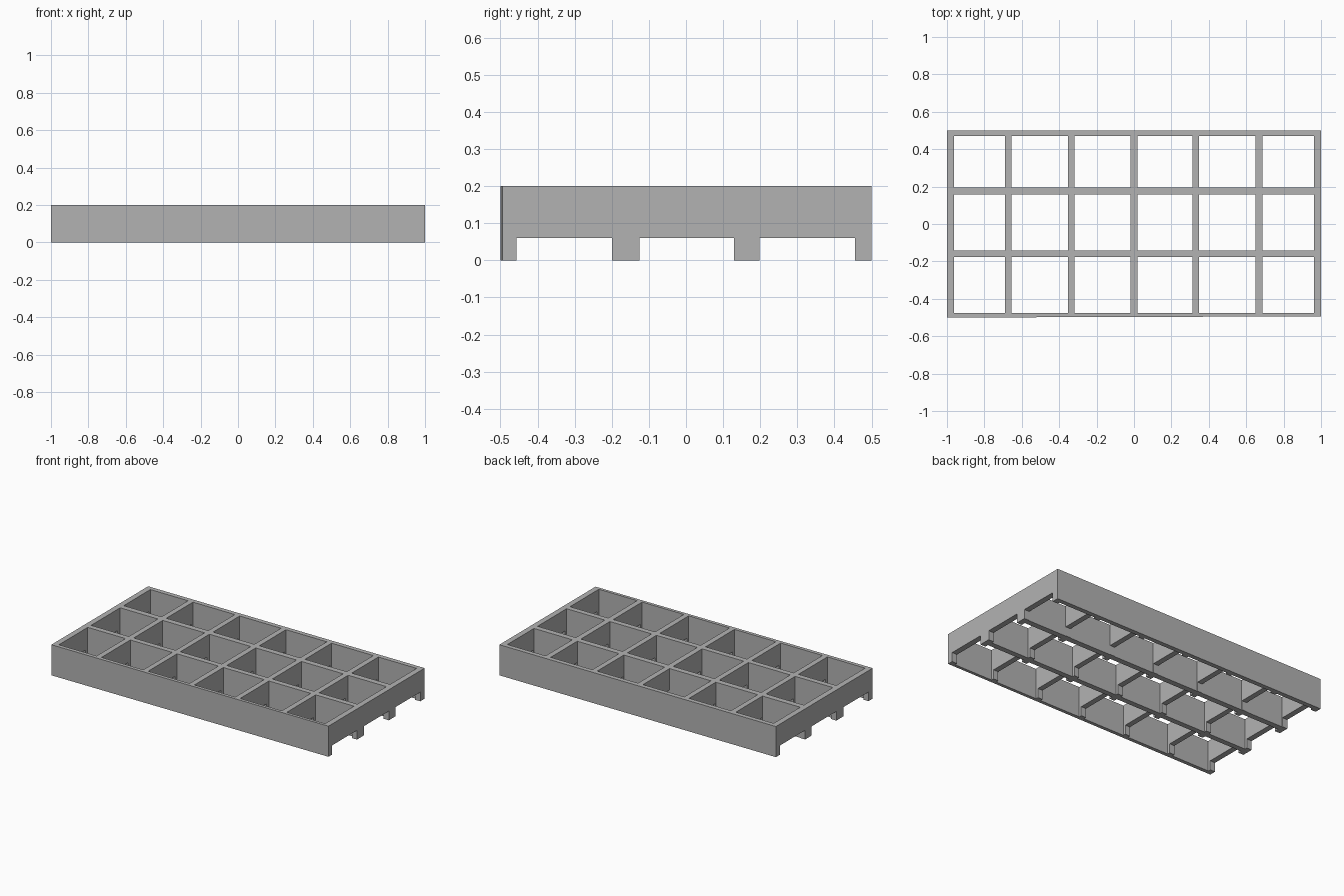
import bpy
import bmesh
from mathutils import Matrix, Vector

default = bpy.data.objects.get("Cube")
if default:
    bpy.data.objects.remove(default, do_unlink=True)

HEIGHT = 0.2
NOTCH_TOP = 0.06
# Open spans between the walls, along x and y
X_CELLS = [(-0.963, -0.69), (-0.655, -0.352), (-0.317, -0.018),
           (0.018, 0.313), (0.348, 0.65), (0.686, 0.963)]
Y_CELLS = [(-0.475, -0.177), (-0.142, 0.158), (0.195, 0.47)]
Y_NOTCHES = [(-0.457, -0.2), (-0.125, 0.13), (0.198, 0.455)]


def add_box(bm, xs, ys, zs):
    low, high = (Vector(corner) for corner in zip(xs, ys, zs))
    size = Matrix.Diagonal((*(high - low), 1))
    bmesh.ops.create_cube(bm, size=1,
                          matrix=Matrix.Translation((low + high) / 2) @ size)


def make_object(name, boxes):
    bm = bmesh.new()
    for box in boxes:
        add_box(bm, *box)
    mesh = bpy.data.meshes.new(name)
    bm.to_mesh(mesh)
    bm.free()
    obj = bpy.data.objects.new(name, mesh)
    bpy.context.collection.objects.link(obj)
    return obj


def cut(target, cutter):
    cutter.hide_render = True
    mod = target.modifiers.new(cutter.name, "BOOLEAN")
    mod.operation = "DIFFERENCE"
    mod.solver = "EXACT"
    mod.object = cutter
    bpy.context.view_layer.objects.active = target
    bpy.ops.object.modifier_apply(modifier=mod.name)
    bpy.data.objects.remove(cutter, do_unlink=True)


# Solid slab, its front face very slightly skewed
grid = make_object("divider_grid", [((-1, 1), (-0.5, 0.5), (0, HEIGHT))])
for v in grid.data.vertices:
    if v.co.x > 0 and v.co.y < 0:
        v.co.y += 0.006

# Open cells through the slab
cut(grid, make_object("cell_cutter", [(x, y, (-0.1, HEIGHT + 0.1))
                                      for x in X_CELLS for y in Y_CELLS]))

# Notches under the cross walls, leaving feet beside the long walls
cut(grid, make_object("notch_cutter", [((-1.1, 1.1), y, (-0.1, NOTCH_TOP))
                                       for y in Y_NOTCHES]))

# Plain grey finish
grey = bpy.data.materials.new("grey")
grey.use_nodes = True
colour = (0.45, 0.45, 0.45, 1)
grey.diffuse_color = colour
grey.node_tree.nodes["Principled BSDF"].inputs["Base Color"].default_value = colour
grid.data.materials.clear()
grid.data.materials.append(grey)
for face in grid.data.polygons:
    face.material_index = 0
